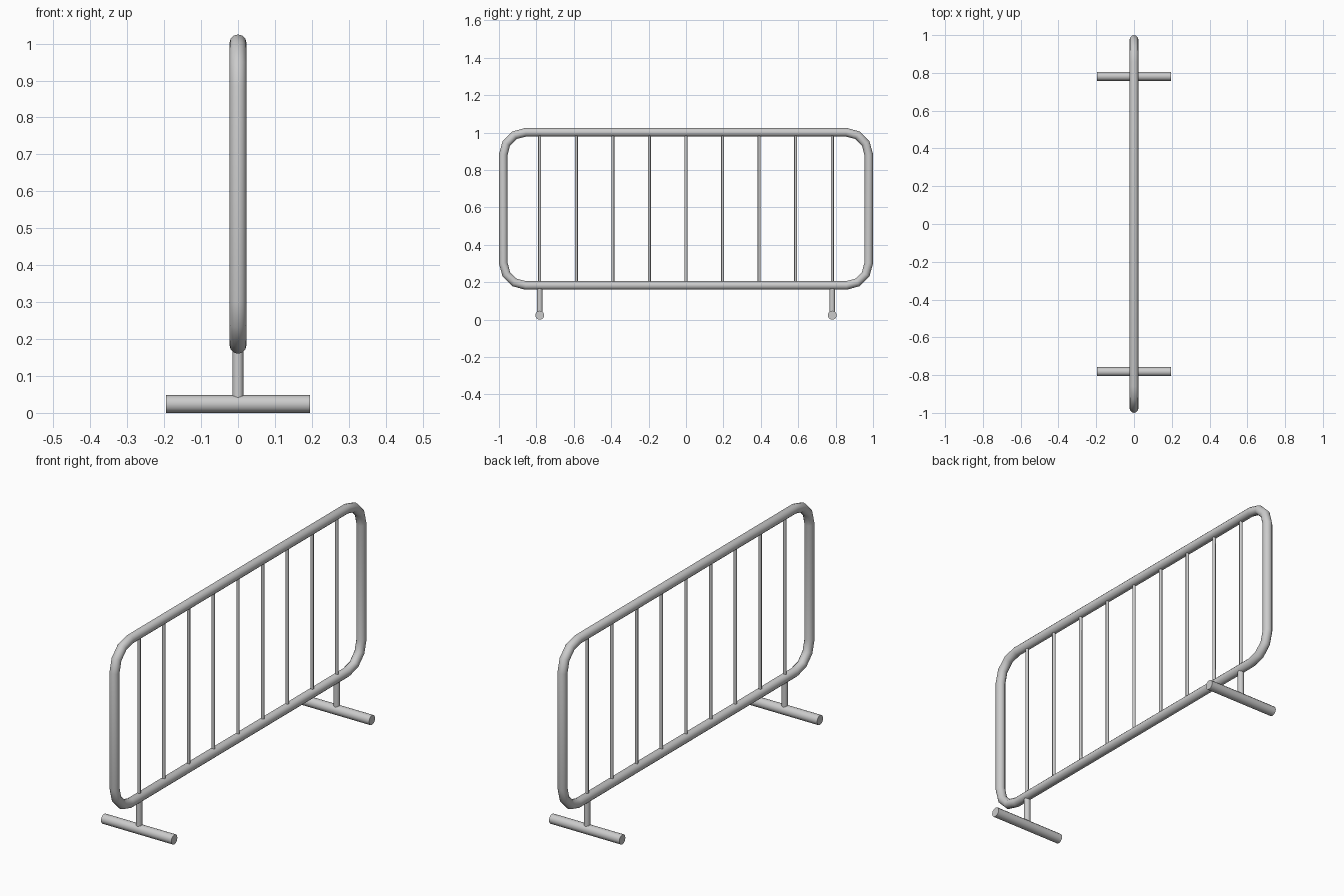
import bpy
from math import sin, cos, pi, radians

if "Cube" in bpy.data.objects:
    bpy.data.objects.remove(bpy.data.objects["Cube"])

R = 0.023                        # main tube radius
HALF_Y, Z_LOW, Z_HIGH = 1 - R, 0.16 + R, 1.025 - R
CORNER = 0.12
LEG_Y = 0.782


def smooth(obj, angle=40):
    bpy.ops.object.select_all(action='DESELECT')
    obj.select_set(True)
    bpy.context.view_layer.objects.active = obj
    bpy.ops.object.shade_smooth_by_angle(angle=radians(angle))


def rod(name, radius, length, location, rotation=(0, 0, 0), sides=12):
    bpy.ops.mesh.primitive_cylinder_add(vertices=sides, radius=radius, depth=length,
                                        location=location, rotation=rotation)
    obj = bpy.context.object
    obj.name = name
    smooth(obj, 50)
    return obj


# Outer frame: closed rounded rectangle path with a round tube profile
points = []
centres = [(1, 1, 0), (-1, 1, 90), (-1, -1, 180), (1, -1, 270)]
for sy, sz, start in centres:
    cy = sy * (HALF_Y - CORNER)
    cz = Z_HIGH - CORNER if sz > 0 else Z_LOW + CORNER
    for k in range(4):
        a = radians(start + 30 * k)
        points.append((0, cy + CORNER * cos(a), cz + CORNER * sin(a)))

curve = bpy.data.curves.new("frame_tube", 'CURVE')
curve.dimensions = '3D'
curve.bevel_depth = R
curve.bevel_resolution = 4
spline = curve.splines.new('POLY')
spline.points.add(len(points) - 1)
for p, co in zip(spline.points, points):
    p.co = (*co, 1)
spline.use_cyclic_u = True
frame = bpy.data.objects.new("frame_tube", curve)
bpy.context.collection.objects.link(frame)
bpy.ops.object.select_all(action='DESELECT')
frame.select_set(True)
bpy.context.view_layer.objects.active = frame
bpy.ops.object.convert(target='MESH')
smooth(bpy.context.object)

# Vertical infill bars
for i in range(9):
    y = -LEG_Y + i * LEG_Y / 4
    rod(f"upright_bar_{i + 1}", 0.008, Z_HIGH - Z_LOW, (0, y, (Z_LOW + Z_HIGH) / 2), sides=8)

# Legs and crosswise feet
for side, y in (("left", -LEG_Y), ("right", LEG_Y)):
    rod(f"leg_{side}", 0.015, Z_LOW - 0.024, (0, y, (Z_LOW + 0.024) / 2))
    rod(f"foot_{side}", 0.024, 0.39, (0, y, 0.024), (0, pi / 2, 0))
